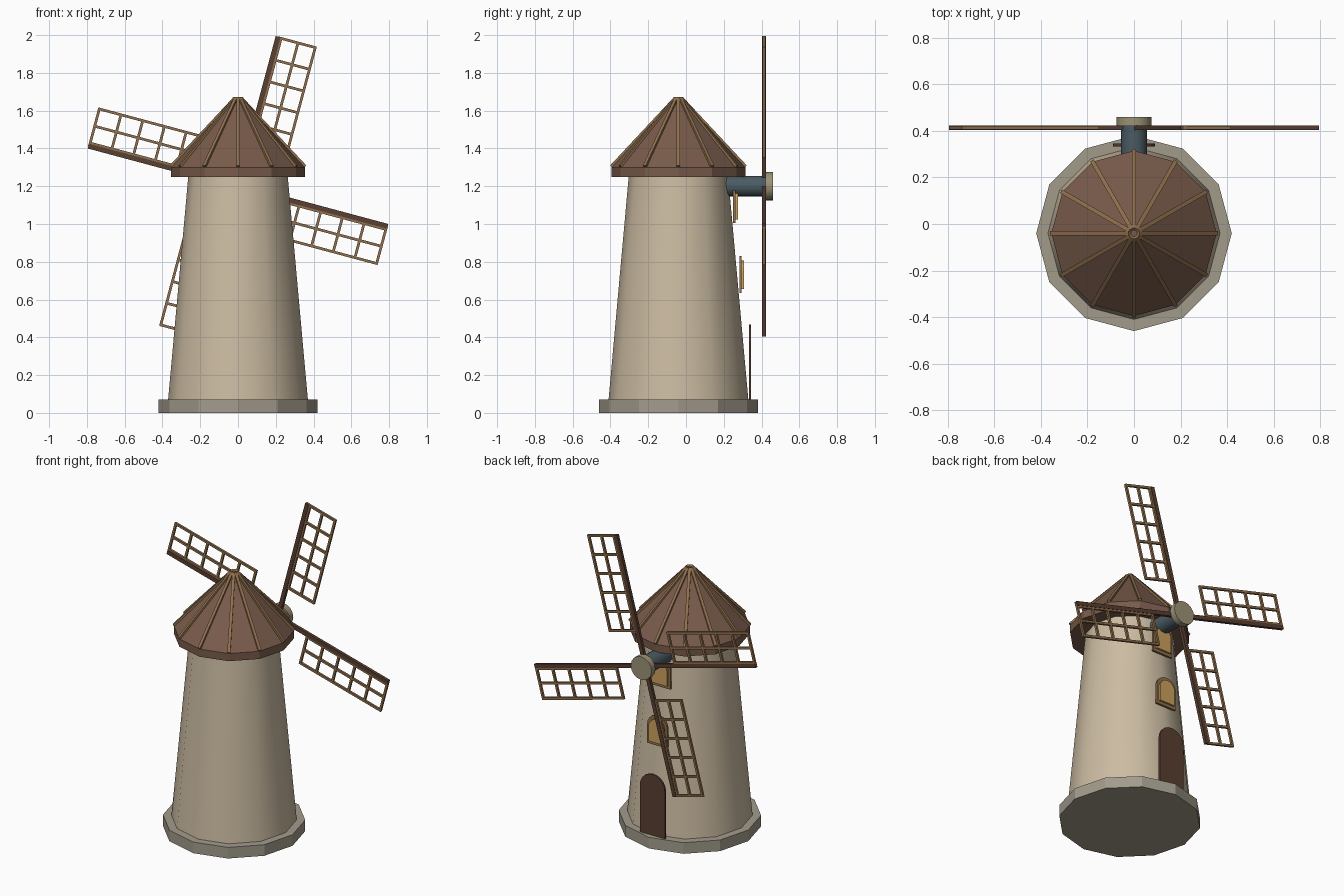
import bpy, bmesh, math
from mathutils import Matrix, Vector

if "Cube" in bpy.data.objects:
    bpy.data.objects.remove(bpy.data.objects["Cube"])

CY = -0.04            # y of the tower axis
HUB = Vector((0, 0.413, 1.2))


def material(name, rgb):
    m = bpy.data.materials.new(name)
    m.diffuse_color = (*rgb, 1)
    m.use_nodes = True
    m.node_tree.nodes["Principled BSDF"].inputs["Base Color"].default_value = m.diffuse_color
    return m


PLASTER = material("plaster", (0.60, 0.50, 0.36))
STONE = material("stone", (0.36, 0.33, 0.26))
ROOF = material("roof_brown", (0.19, 0.105, 0.07))
WOOD = material("light_wood", (0.28, 0.16, 0.075))
DARK = material("dark_wood", (0.10, 0.05, 0.032))
IRON = material("iron", (0.07, 0.105, 0.125))
BRASS = material("hub_tan", (0.33, 0.29, 0.18))
PANE = material("warm_glass", (0.60, 0.36, 0.11))


def finish(name, bm, mat, smooth=False):
    bmesh.ops.recalc_face_normals(bm, faces=bm.faces)
    me = bpy.data.meshes.new(name)
    bm.to_mesh(me)
    bm.free()
    ob = bpy.data.objects.new(name, me)
    bpy.context.collection.objects.link(ob)
    me.materials.append(mat)
    if smooth:
        bpy.ops.object.select_all(action='DESELECT')
        bpy.context.view_layer.objects.active = ob
        ob.select_set(True)
        bpy.ops.object.shade_smooth_by_angle(angle=math.radians(40))
    return ob


def turned(name, profile, mat, n=12, smooth=False, matrix=None):
    """Closed solid from (radius, height) rings."""
    bm = bmesh.new()
    rings = [[bm.verts.new((r * math.cos(2 * math.pi * i / n), r * math.sin(2 * math.pi * i / n), z))
              for i in range(n)] for r, z in profile]
    for a, b in zip(rings, rings[1:]):
        for i in range(n):
            j = (i + 1) % n
            bm.faces.new((a[i], a[j], b[j], b[i]))
    bm.faces.new(rings[0][::-1])
    bm.faces.new(rings[-1])
    bm.transform(matrix or Matrix.Translation((0, CY, 0)))
    return finish(name, bm, mat, smooth)


def bar(bm, p, q, width, depth):
    """Rectangular bar from p to q."""
    p, q = Vector(p), Vector(q)
    d = q - p
    rot = d.to_track_quat('Z', 'Y').to_matrix().to_4x4()
    bmesh.ops.create_cube(bm, size=1, matrix=Matrix.Translation((p + q) / 2) @ rot
                          @ Matrix.Diagonal((width, depth, d.length, 1)))


def arch(name, w, z0, z1, y0, y1, mat, n=10):
    """Arched panel facing +y."""
    bm = bmesh.new()
    spring = z1 - w / 2
    pts = [(-w / 2, z0), (w / 2, z0)]
    pts += [(w / 2 * math.cos(math.pi * i / n), spring + w / 2 * math.sin(math.pi * i / n)) for i in range(n + 1)]
    f = bm.faces.new([bm.verts.new((x, y0, z)) for x, z in pts])
    ext = bmesh.ops.extrude_face_region(bm, geom=[f])
    bmesh.ops.translate(bm, vec=(0, y1 - y0, 0), verts=[v for v in ext['geom'] if isinstance(v, bmesh.types.BMVert)])
    return finish(name, bm, mat)


# Body
turned("stone_base", [(0.42, 0), (0.42, 0.072)], STONE)
turned("tower", [(0.37, 0.07), (0.263, 1.255)], PLASTER, smooth=True)
turned("roof_cap", [(0.355, 1.25), (0.355, 1.30), (0.02, 1.665)], ROOF)

# Roof ribs
bm = bmesh.new()
for i in range(12):
    a = math.pi * i / 6
    c, s = math.cos(a), math.sin(a)
    bar(bm, (0.355 * c, CY + 0.355 * s, 1.304), (0.016 * c, CY + 0.016 * s, 1.667), 0.018, 0.018)
finish("roof_ribs", bm, WOOD)

# Door and windows
arch("door", 0.18, 0.07, 0.467, 0.333, 0.345, DARK)
for k, (z, y) in enumerate([(0.635, 0.282), (1.005, 0.25)]):
    arch(f"window_frame_{k + 1}", 0.145, z, z + 0.195, y, y + 0.013, WOOD)
    arch(f"window_pane_{k + 1}", 0.11, z + 0.02, z + 0.172, y + 0.013, y + 0.025, PANE)

# Shaft and hub along +y
along_y = Matrix.Translation((0, 0, HUB.z)) @ Matrix.Rotation(-math.pi / 2, 4, 'X')
turned("wind_shaft", [(0.055, 0.205), (0.055, 0.42)], IRON, 16, True, along_y)
turned("hub", [(0.075, 0.42), (0.075, 0.46)], BRASS, 16, True, along_y)

# Sails: one dark spar with a light lattice, repeated four times
R0, R1, W = 0.22, 0.815, 0.205
for k in range(4):
    turn = Matrix.Translation(HUB) @ Matrix.Rotation(math.radians(15 + 90 * k), 4, 'Y')
    bm = bmesh.new()
    bar(bm, (0, 0, 0), (0, 0, R1 + 0.005), 0.026, 0.02)
    bm.transform(turn)
    finish(f"sail_spar_{k + 1}", bm, DARK)
    bm = bmesh.new()
    for v in (0.018, W / 2 + 0.008, W):
        bar(bm, (v, 0, R0 - 0.006), (v, 0, R1 + 0.006), 0.014, 0.014)
    for i in range(6):
        u = R0 + (R1 - R0) * i / 5
        bar(bm, (0, 0, u), (W + 0.006, 0, u), 0.014, 0.014)
    bm.transform(turn)
    finish(f"sail_lattice_{k + 1}", bm, WOOD)
